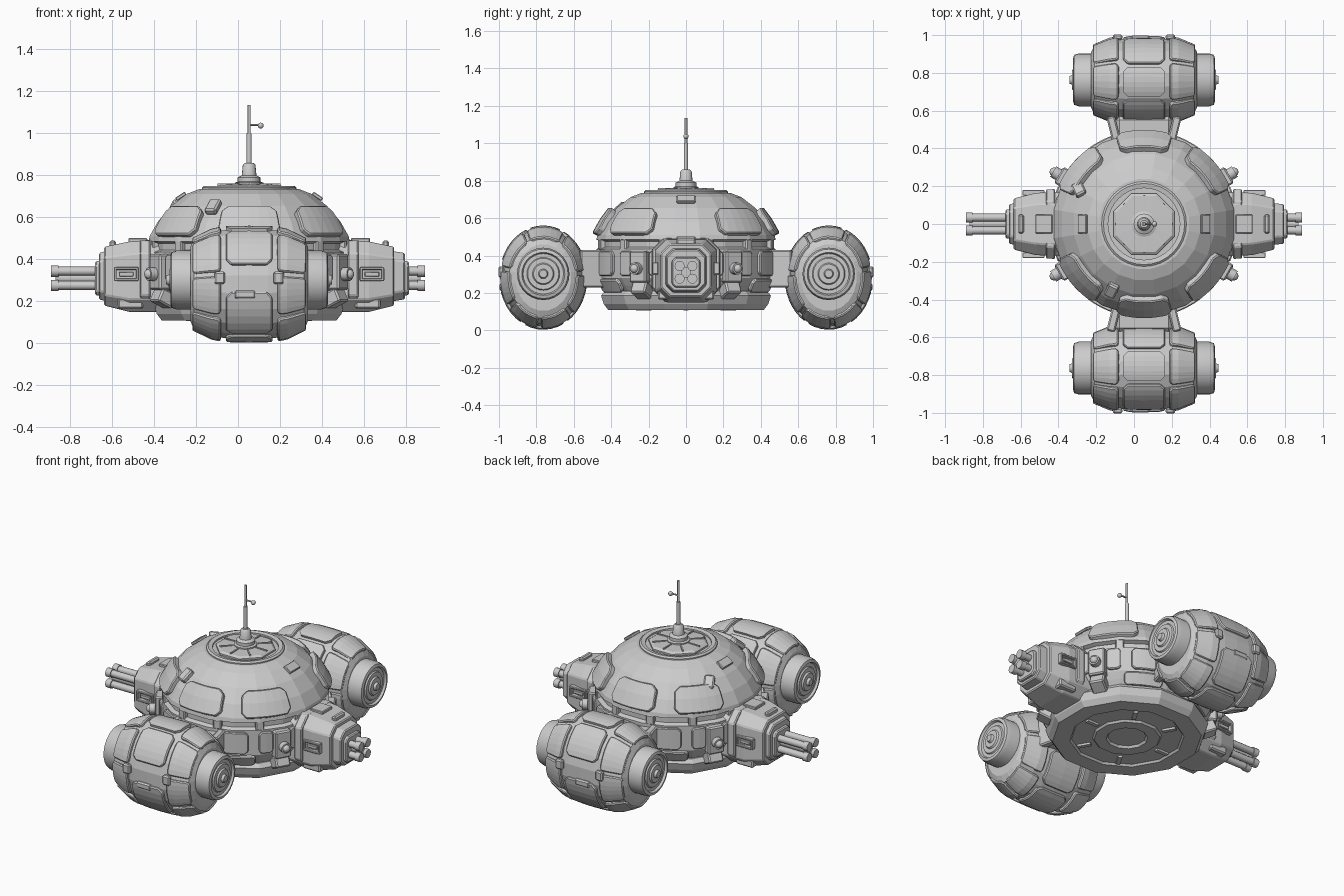
import bpy, bmesh
from math import radians, cos, sin, pi
from mathutils import Matrix, Vector

if "Cube" in bpy.data.objects:
    bpy.data.objects.remove(bpy.data.objects["Cube"])

grey = bpy.data.materials.new("hull_grey")
grey.use_nodes = True
grey.diffuse_color = (0.6, 0.6, 0.6, 1)
grey.node_tree.nodes["Principled BSDF"].inputs["Base Color"].default_value = (0.6, 0.6, 0.6, 1)

CX = 0.053                    # hull axis
HULL = Vector((CX, 0, 0))


def finish(name, bm, loc=(0, 0, 0), bevel=0, smooth=0, solid=0):
    if not solid:
        bmesh.ops.recalc_face_normals(bm, faces=bm.faces)
    mesh = bpy.data.meshes.new(name)
    bm.to_mesh(mesh)
    bm.free()
    mesh.materials.append(grey)
    ob = bpy.data.objects.new(name, mesh)
    ob.location = loc
    bpy.context.collection.objects.link(ob)
    if solid:
        mod = ob.modifiers.new("thickness", 'SOLIDIFY')
        mod.thickness, mod.offset = solid, 0
    if bevel:
        mod = ob.modifiers.new("bevel", 'BEVEL')
        mod.width, mod.segments, mod.limit_method = bevel, 1, 'ANGLE'
        mod.angle_limit = radians(40)
    if smooth:
        bpy.ops.object.select_all(action='DESELECT')
        ob.select_set(True)
        bpy.context.view_layer.objects.active = ob
        bpy.ops.object.shade_smooth_by_angle(angle=radians(smooth))
    return ob


def spot(axis, r, u, a, sy, sz):
    if axis == 'z':
        return (r * cos(a), r * sin(a), u)
    return (u, sy * r * cos(a), sz * r * sin(a))


def lathe(name, profile, segs, loc=HULL, axis='z', phase=0, sy=1, sz=1, smooth=0):
    """Revolve (radius, height) points into a closed body."""
    bm = bmesh.new()
    rings = [[bm.verts.new(spot(axis, r, u, 2 * pi * (i + phase) / segs, sy, sz))
              for i in range(segs)] for r, u in profile]
    for a, b in zip(rings, rings[1:]):
        for i in range(segs):
            j = (i + 1) % segs
            bm.faces.new((a[i], a[j], b[j], b[i]))
    bmesh.ops.remove_doubles(bm, verts=bm.verts, dist=1e-5)
    return finish(name, bm, loc, smooth=smooth)


def panel(name, profile, a0, a1, thick=0.03, loc=HULL, axis='z', sy=1, sz=1, corner=0.03, steps=6):
    """Raised armour plate following a revolved surface between two angles."""
    bm = bmesh.new()
    rows = [[bm.verts.new(spot(axis, r, u, radians(a0 + (a1 - a0) * i / steps), sy, sz))
             for i in range(steps + 1)] for r, u in profile]
    for a, b in zip(rows, rows[1:]):
        for i in range(steps):
            bm.faces.new((a[i], a[i + 1], b[i + 1], b[i]))
    if corner:
        ends = [rows[0][0], rows[0][-1], rows[-1][0], rows[-1][-1]]
        bmesh.ops.bevel(bm, geom=ends, offset=corner, segments=1, affect='VERTICES', profile=0.5)
    return finish(name, bm, loc, bevel=0.006, solid=thick)


def box(name, loc, size, turn=0, tilt=0, bevel=0.008):
    bm = bmesh.new()
    bmesh.ops.create_cube(bm, size=1, matrix=Matrix.Diagonal((*size, 1)))
    ob = finish(name, bm, loc, bevel=bevel)
    ob.rotation_euler = (0, radians(tilt), radians(turn))
    return ob


def rod(name, start, end, r, segs=12):
    start, end = Vector(start), Vector(end)
    bm = bmesh.new()
    bmesh.ops.create_cone(bm, cap_ends=True, segments=segs, radius1=r, radius2=r, depth=(end - start).length)
    ob = finish(name, bm, (start + end) / 2, smooth=40)
    ob.rotation_euler = (end - start).to_track_quat('Z', 'Y').to_euler()
    return ob


def ball(name, loc, r):
    bm = bmesh.new()
    bmesh.ops.create_uvsphere(bm, u_segments=12, v_segments=8, radius=r)
    return finish(name, bm, loc, smooth=60)


def octagon_loft(name, sections, bevel=0.006):
    """Loft chamfered rectangles (x, half width, bottom, top, chamfer)."""
    bm = bmesh.new()
    rings = []
    for x, w, b, t, c in sections:
        pts = [(-w + c, b), (w - c, b), (w, b + c), (w, t - c),
               (w - c, t), (-w + c, t), (-w, t - c), (-w, b + c)]
        rings.append([bm.verts.new((x, y, z)) for y, z in pts])
    for a, b in zip(rings, rings[1:]):
        for i in range(8):
            bm.faces.new((a[i], a[(i + 1) % 8], b[(i + 1) % 8], b[i]))
    bm.faces.new(rings[0])
    bm.faces.new(rings[-1])
    return finish(name, bm, HULL, bevel=bevel)


def around(angle, r, z):
    return Vector((CX + r * cos(radians(angle)), r * sin(radians(angle)), z))


# Domed hull, belt and underside
lathe("domed_hull", [(0, .735), (.24, .735), (.30, .712), (.375, .655), (.44, .58), (.48, .51),
                     (.485, .485), (.46, .475), (.46, .445), (.485, .435), (.485, .28),
                     (.46, .24), (.43, .2), (0, .2)], 20, phase=.5)
lathe("lower_skirt", [(0, .21), (.45, .21), (.47, .185), (.455, .14), (.43, .108), (.33, .108),
                      (.32, .12), (.2, .12), (.19, .108), (.12, .108), (.11, .122), (0, .122)], 12, phase=.5)
for i in range(6):
    t = 60 * i
    box("underside_rib", around(t, .26, .114), (.08, .025, .014), t, bevel=0)

# Roof plates and antenna
lathe("roof_ring", [(.19, .73), (.19, .745), (.215, .75), (.225, .742), (.225, .73)], 32, smooth=40)
lathe("roof_plate", [(0, .73), (.175, .73), (.175, .745), (.16, .755), (0, .76)], 8, phase=.5)
lathe("antenna_base", [(0, .75), (.068, .75), (.068, .765), (.055, .77), (.055, .79), (.035, .8),
                       (.03, .85), (.02, .86), (0, .86)], 16, smooth=40)
for i in range(8):
    t = 45 * i
    box("roof_rib", around(t, .11, .757), (.08, .008, .01), t, bevel=0)
rod("antenna_lower", (CX, 0, .85), (CX, 0, 1.0), .012)
rod("antenna_mast", (CX, 0, 1.0), (CX, 0, 1.135), .007)
rod("antenna_arm", (CX, 0, 1.04), (CX + .055, 0, 1.04), .005, 8)
ball("antenna_sensor", (CX + .055, 0, 1.037), .014)

# Dome armour, belt panels and corner thrusters
DOME = [(.395, .645), (.44, .585), (.482, .51)]
WALL = [(.482, .425), (.482, .29)]
for mid in (90, 270):
    panel("dome_wide_panel", DOME, mid - 18, mid + 18, .045)
    box("dome_vent", around(180 - mid / 3 + 2 if mid == 90 else 244, .39, .65), (.085, .06, .035),
        152 - mid / 3 - 6 if mid == 90 else 244, 40)
for mid in (40, 140, 220, 320):
    panel("dome_corner_panel", DOME, mid - 18, mid + 18, .04)
for mid in (0, 180):
    box("dome_hatch", around(mid, .325, .7), (.055, .1, .018), mid, 34, .004)
for mid in (30, 150, 210, 330):
    for off in (-11, 11):
        panel("belt_panel", WALL, mid + off - 5, mid + off + 5, .03, corner=.015, steps=2)
    box("thruster_mount", around(mid, .485, .34), (.07, .1, .17), mid)
    box("thruster_foot", around(mid, .47, .215), (.09, .09, .07), mid, -25)
    rod("thruster_nozzle", around(mid, .5, .33), around(mid, .555, .33), .032)
    ball("thruster_tip", around(mid, .55, .33), .024)
for mid in (62, 118, 242, 298):
    panel("belt_side_panel", WALL, mid - 9, mid + 9, .03, corner=.02)
    panel("lower_belt_panel", [(.482, .275), (.445, .205)], mid - 14, mid + 14, .025, corner=.015)
for i in range(12):
    panel("belt_clip", [(.465, .49), (.465, .43)], 30 * i + 12, 30 * i + 18, .035, corner=0, steps=2)

# Weapon arms on both sides
for s, reach in ((-1, .0), (1, .0)):
    octagon_loft("weapon_arm", [(s * .38, .17, .15, .5, .06), (s * .57, .165, .15, .485, .06),
                                (s * .69, .135, .18, .46, .05)])
    octagon_loft("arm_collar", [(s * .47, .185, .17, .49, .06), (s * .52, .182, .17, .49, .06)])
    tip = .742 if s > 0 else .715
    octagon_loft("arm_face_plate", [(s * .68, .11, .2, .44, .04), (s * tip, .105, .21, .43, .04)])
    octagon_loft("gun_frame", [(s * .7, .08, .225, .395, .02), (s * (tip + .018), .075, .23, .39, .02)])
    box("arm_top_hatch", (CX + s * .53, 0, .492), (.09, .1, .02), bevel=.004)
    box("arm_top_box", (CX + s * .65, 0, .47), (.03, .1, .04))
    # Four-barrel guns
    end = .89 - s * CX
    for y in (-.034, .034):
        for z in (.276, .344):
            rod("gun_barrel", (CX + s * .68, y, z), (CX + s * end, y, z), .021)
            rod("gun_muzzle", (CX + s * (end - .035), y, z), (CX + s * end, y, z), .027)
    rod("gun_core", (CX + s * .68, 0, .31), (CX + s * (end - .02), 0, .31), .028)
    # Framed ports on the arm flanks
    for sy in (-1, 1):
        x = CX + s * .585
        for dz in (-.027, .027):
            box("port_rail", (x, sy * .165, .33 + dz), (.115, .03, .013), bevel=.003)
        for dx in (-.052, .052):
            box("port_post", (x + dx, sy * .165, .33), (.013, .03, .06), bevel=.003)
        box("port_slot", (x, sy * .16, .33), (.07, .025, .022), bevel=.003)
        box("arm_lower_box", (x - s * .02, sy * .12, .19), (.12, .06, .05))

# Barrel-shaped engine pods front and back
SHELL = [(0, -.28), (.15, -.28), (.183, -.262), (.21, -.18), (.222, -.09), (.224, 0)]
SHELL += [(r, -u) for r, u in SHELL[-2::-1]]
CAP = [(0, 0), (.14, 0), (.14, .345), (.132, .37), (.115, .375), (.108, .362), (.088, .362), (.083, .37),
       (.058, .37), (.052, .38), (.026, .38), (.02, .395), (0, .395)]
for s in (-1, 1):
    pod = Vector((CX, s * .763, .282))
    opts = dict(loc=pod, axis='x', sy=s, sz=1.19)
    lathe("pod_shell", SHELL, 20, phase=.5, **opts)
    for e in (-1, 1):
        lathe("pod_end_cap", [(r, e * u) for r, u in CAP], 28, pod + Vector((0, 0, .02)), 'x', smooth=35)
        band = [(.175, e * .268), (.212, e * .178), (.22, e * .135)]
        for a0, a1 in ((-82, -38), (-33, 8), (13, 62), (67, 118), (123, 172), (177, 225), (230, 273)):
            panel("pod_end_plate", band, a0, a1, .024, corner=.012, **opts)
        box("pod_clip", pod + Vector((e * .14, s * .225, .03)), (.05, .03, .06))
    mid = [(.222, -.11), (.224, 0), (.222, .11)]
    for a0, a1 in ((20, 68), (73, 112), (117, 160), (-60, -8), (-118, -65), (-170, -123)):
        panel("pod_middle_plate", mid, a0, a1, .024, corner=.025, **opts)
    box("pod_latch", pod + Vector((-.02, s * .222, -.05)), (.1, .025, .04))
    # Neck joining pod to hull
    box("pod_neck", (CX, s * .5, .33), (.32, .16, .17), bevel=.03)
    for e in (-1, 1):
        box("neck_brace", (CX + e * .16, s * .5, .33), (.045, .14, .2), -s * e * 14)
